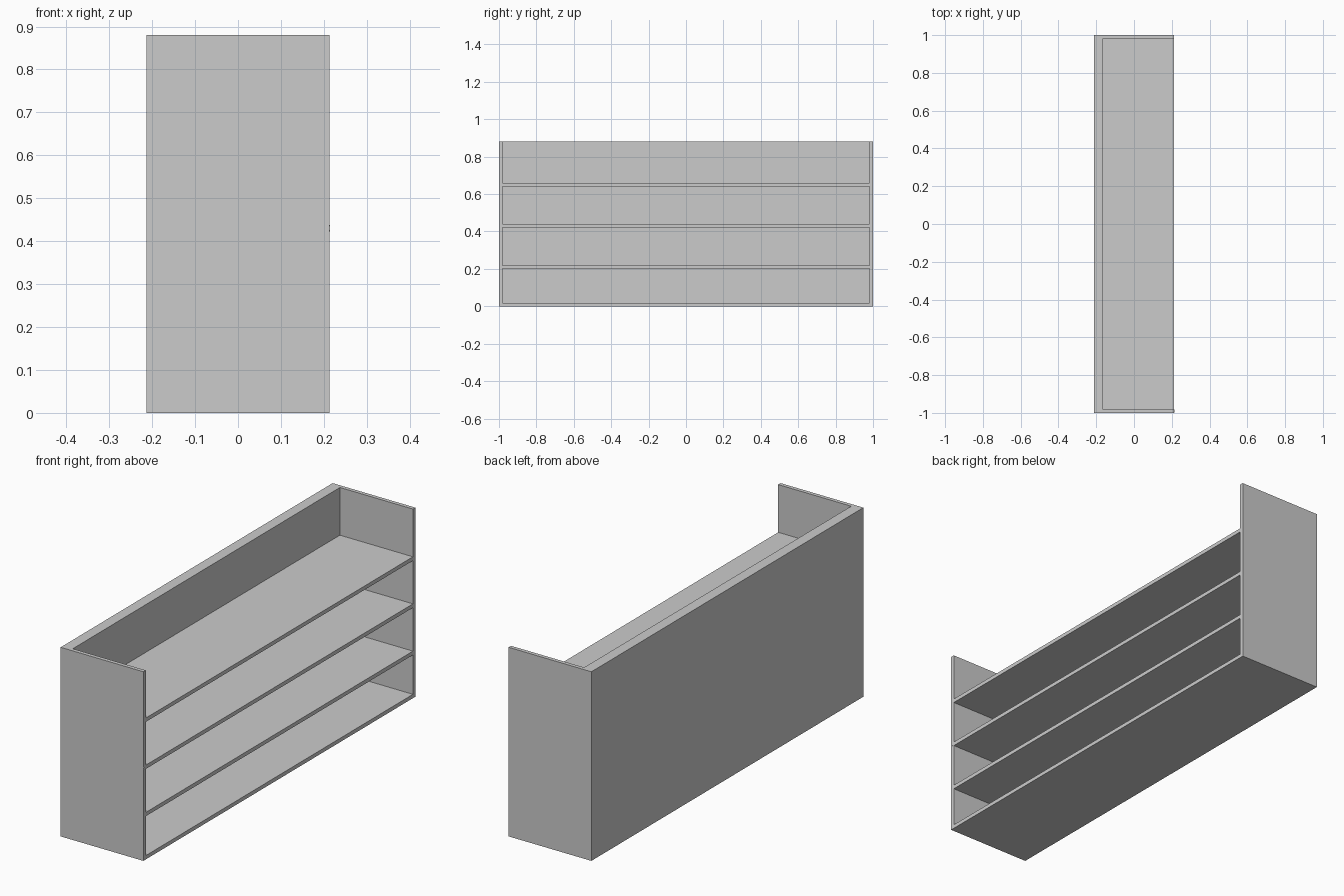
import bpy
import math

if "Cube" in bpy.data.objects:
    bpy.data.objects.remove(bpy.data.objects["Cube"])

X0, X1 = -0.213, 0.213   # back and open side
H = 0.88                 # overall height
T = 0.018                # board thickness
BACK = 0.05              # back panel thickness


def box(name, lo, hi):
    bpy.ops.mesh.primitive_cube_add(
        size=1, location=[(a + b) / 2 for a, b in zip(lo, hi)])
    ob = bpy.context.object
    ob.name = name
    ob.scale = [b - a for a, b in zip(lo, hi)]
    bpy.ops.object.transform_apply(location=False, rotation=False, scale=True)
    return ob


# Tall back panel between the two ends
box("back_panel", (X0, -1 + T, 0), (X0 + BACK, 1 - T, H))

# End panels
box("end_panel_left", (X0, -1, 0), (X1, -1 + T, H))
box("end_panel_right", (X0, 1 - T, 0), (X1, 1, H))

# Bottom board and three shelves, evenly spaced
for i, top in enumerate((T, 0.219, 0.439, 0.658)):
    name = "bottom_board" if i == 0 else f"shelf_{i}"
    box(name, (X0 + BACK, -1 + T, top - T), (X1, 1 - T, top))

# Small round stud on the front edge of the left end panel
bpy.ops.mesh.primitive_cylinder_add(
    vertices=24, radius=0.008, depth=0.002,
    location=(X1, -1 + T / 2, 0.43), rotation=(0, math.pi / 2, 0))
bpy.context.object.name = "edge_stud"
bpy.ops.object.shade_smooth_by_angle()
